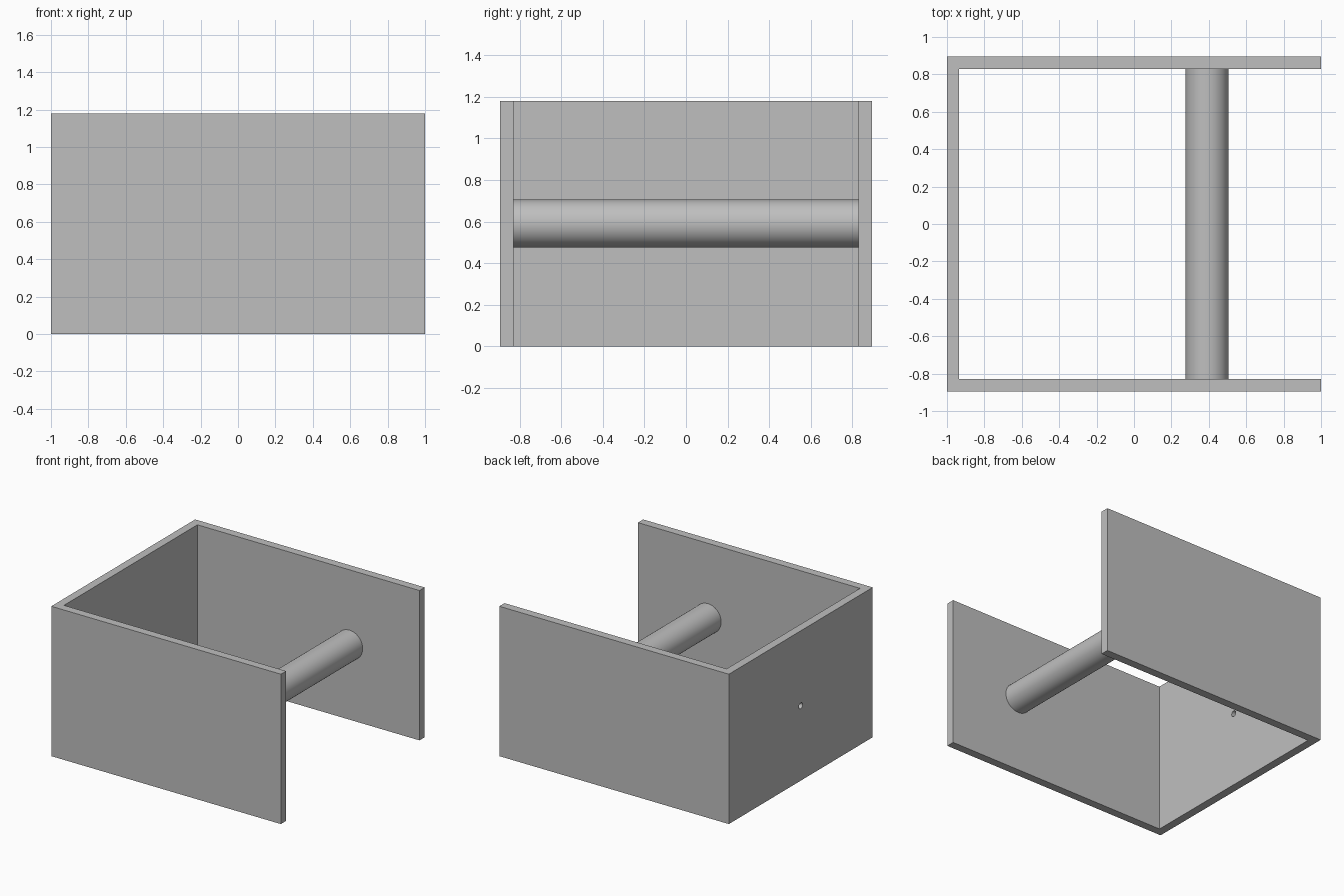
import bpy
import bmesh
from math import pi

cube = bpy.data.objects.get("Cube")
if cube:
    bpy.data.objects.remove(cube, do_unlink=True)

HALF_X, HALF_Y, HEIGHT, WALL = 1.0, 0.895, 1.18, 0.065
MID = HEIGHT / 2

grey = bpy.data.materials.new("plain grey")
grey.use_nodes = True
colour = (0.52, 0.52, 0.52, 1)
grey.diffuse_color = colour
grey.node_tree.nodes["Principled BSDF"].inputs["Base Color"].default_value = colour


def cylinder(name, radius, length, location, rotation, sides):
    bpy.ops.mesh.primitive_cylinder_add(vertices=sides, radius=radius, depth=length,
                                        location=location, rotation=rotation)
    obj = bpy.context.object
    obj.name = name
    obj.data.materials.append(grey)
    bpy.ops.object.shade_smooth_by_angle(angle=pi / 6)
    return obj


# U-shaped bracket: a plan outline extruded upwards, open towards +x
inner_x, inner_y = WALL - HALF_X, HALF_Y - WALL
outline = [(HALF_X, -HALF_Y), (HALF_X, -inner_y), (inner_x, -inner_y), (inner_x, inner_y),
           (HALF_X, inner_y), (HALF_X, HALF_Y), (-HALF_X, HALF_Y), (-HALF_X, -HALF_Y)]
bm = bmesh.new()
base = bm.faces.new([bm.verts.new((x, y, 0)) for x, y in outline])
top = bmesh.ops.extrude_face_region(bm, geom=[base], use_keep_orig=True)
bmesh.ops.translate(bm, vec=(0, 0, HEIGHT),
                    verts=[v for v in top["geom"] if isinstance(v, bmesh.types.BMVert)])
bmesh.ops.recalc_face_normals(bm, faces=bm.faces)
mesh = bpy.data.meshes.new("bracket")
bm.to_mesh(mesh)
bm.free()
bracket = bpy.data.objects.new("bracket", mesh)
bpy.context.collection.objects.link(bracket)
mesh.materials.append(grey)

# Small screw hole through the middle of the closed wall
cutter = cylinder("screw_hole_cutter", 0.023, WALL * 3,
                  (WALL / 2 - HALF_X, 0, MID), (0, pi / 2, 0), 32)
cutter.hide_render = True
cutter.hide_viewport = True
cutter.display_type = 'WIRE'
hole = bracket.modifiers.new("screw hole", 'BOOLEAN')
hole.operation = 'DIFFERENCE'
hole.solver = 'EXACT'
hole.object = cutter

# Round crossbar between the two side walls
cylinder("crossbar", 0.115, 2 * inner_y + 0.01, (0.39, 0, MID), (pi / 2, 0, 0), 64)
